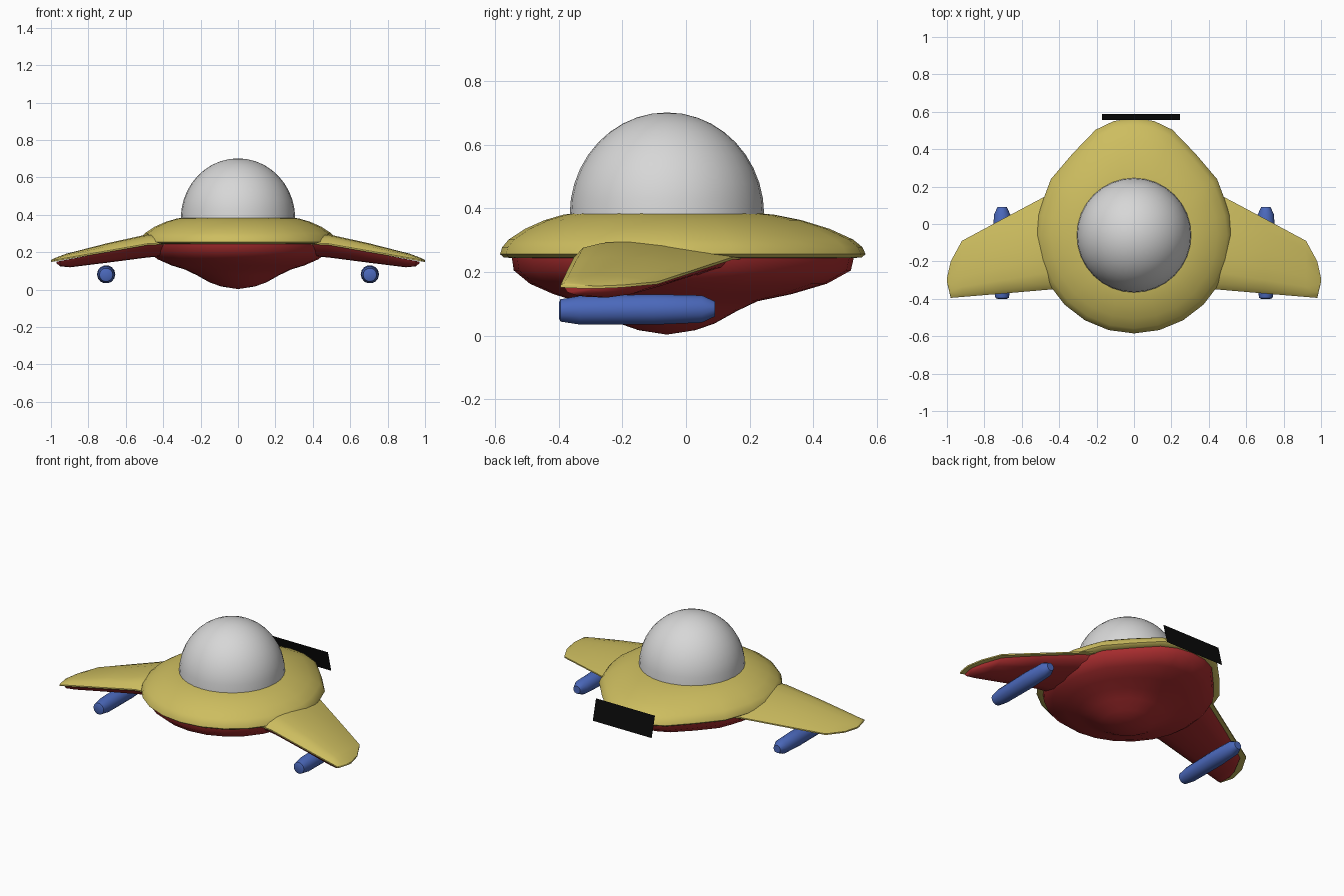
import bpy, bmesh, math

if "Cube" in bpy.data.objects:
    bpy.data.objects.remove(bpy.data.objects["Cube"])

CY = -0.06  # centre of the saucer and dome in y


def material(name, rgb):
    m = bpy.data.materials.new(name)
    m.diffuse_color = (*rgb, 1)
    m.use_nodes = True
    m.node_tree.nodes["Principled BSDF"].inputs["Base Color"].default_value = m.diffuse_color
    return m


YELLOW = material("mustard yellow", (0.61, 0.51, 0.115))
RED = material("dark red", (0.40, 0.026, 0.028))
BLUE = material("blue", (0.07, 0.14, 0.50))
GREY = material("light grey", (0.68, 0.68, 0.68))
BLACK = material("black", (0.003, 0.003, 0.003))


def loft(name, rings, mat, caps=(False, False), angle=40, flip_x=False):
    """Skin a list of equal-length closed rings of points."""
    bm = bmesh.new()
    s = -1 if flip_x else 1
    vs = [[bm.verts.new((s * x, y, z)) for x, y, z in r] for r in rings]
    n = len(vs[0])
    for a, b in zip(vs, vs[1:]):
        for i in range(n):
            j = (i + 1) % n
            bm.faces.new((a[i], a[j], b[j], b[i]))
    for use, r in zip(caps, (vs[0], vs[-1])):
        if use:
            bm.faces.new(r)
    bmesh.ops.remove_doubles(bm, verts=bm.verts, dist=1e-5)
    bmesh.ops.recalc_face_normals(bm, faces=bm.faces)
    me = bpy.data.meshes.new(name)
    bm.to_mesh(me)
    bm.free()
    me.materials.append(mat)
    ob = bpy.data.objects.new(name, me)
    bpy.context.collection.objects.link(ob)
    bpy.ops.object.select_all(action='DESELECT')
    ob.select_set(True)
    bpy.context.view_layer.objects.active = ob
    bpy.ops.object.shade_smooth_by_angle(angle=math.radians(angle))
    return ob


# Hull plan: round at the front, drawn out to a blunt point at the back
half = [(-90 + 15 * i, 0.525) for i in range(7)]
half += [(12, 0.523), (23, 0.522), (34, 0.536), (53, 0.546),
         (70, 0.60), (80, 0.62), (90, 0.625)]
plan = half + [(180 - a, r) for a, r in reversed(half[1:-1])]


def hull_ring(inner, t, z, inset=0.0):
    """Ring blended from a circle (t=0) to the hull plan (t=1)."""
    ring = []
    for a, r in plan:
        q = inner + (r - inset - inner) * t
        c = math.radians(a)
        ring.append((q * math.cos(c), CY + q * math.sin(c), z))
    return ring


# Upper hull
top = [(0, 0.384), (0.12, 0.38), (0.38, 0.363), (0.65, 0.336),
       (0.88, 0.302), (0.97, 0.278), (1, 0.256)]
rings = [hull_ring(0.30, t, z) for t, z in top]
rings += [hull_ring(0.30, 1, 0.246, 0.012), hull_ring(0.30, 1, 0.243, 0.05)]
loft("upper_hull", rings, YELLOW, angle=50)

# Lower hull with a bulging belly
belly = [(1, 0.245), (0.97, 0.205), (0.72, 0.163), (0.35, 0.13), (0, 0.108)]
rings = [hull_ring(0.285, t, z, 0.037) for t, z in belly]
rings += [hull_ring(r, 0, z) for r, z in
          ((0.22, 0.077), (0.15, 0.038), (0.09, 0.017), (0, 0.003))]
loft("lower_hull", rings, RED, angle=50)

# Dome
N = 32
rings = []
for k in range(11):
    p = math.pi / 2 * k / 10
    rings.append([(0.306 * math.cos(p) * math.cos(2 * math.pi * i / N),
                   CY + 0.306 * math.cos(p) * math.sin(2 * math.pi * i / N),
                   0.38 + 0.322 * math.sin(p)) for i in range(N)])
loft("dome", rings, GREY)

# Wings: stations are x, front edge y, back edge y, crown height, belly depth
stations = [(0.38, -0.345, 0.198, 0.04, 0.065), (0.48, -0.353, 0.145, 0.05, 0.068),
            (0.70, -0.372, 0.028, 0.04, 0.058), (0.92, -0.39, -0.09, 0.022, 0.044),
            (0.98, -0.395, -0.20, 0.01, 0.028), (1.0, -0.31, -0.29, 0.002, 0.008)]
crown = [(0, 0), (0.06, 0.6), (0.18, 0.9), (0.35, 1), (0.6, 0.85), (0.85, 0.4), (1, 0)]
keel = [(0, 0), (0.07, 0.6), (0.25, 0.95), (0.5, 1), (0.8, 0.75), (0.95, 0.4), (1, 0)]


def rim(x):
    return 0.25 - 0.175 * max(0, x - 0.46)


upper, lower = [], []
for x, y0, y1, h, d in stations:
    z = rim(x)
    upper.append([(x, y0 + (y1 - y0) * f, z + h * g) for f, g in crown]
                 + [(x, y1, z - 0.008), (x, y0, z - 0.008)])
    m = min(0.028, (y1 - y0) * 0.3) if y1 > y0 else 0
    xi = x - 0.03 * max(0, x - 0.7) / 0.3
    a, b = y0 + m * 0.4, y1 - m
    lower.append([(xi, a + (b - a) * f, z - 0.006 - d * g) for f, g in keel])

# Engine pods under the wings: y, radius
pod = [(-0.40, 0.025), (-0.395, 0.036), (-0.335, 0.046), (-0.1, 0.049),
       (0.05, 0.044), (0.092, 0.024)]
pod_rings = [[(0.705 + r * math.cos(math.pi * i / 7),
               y, 0.083 + 0.01 * y + r * math.sin(math.pi * i / 7))
              for i in range(14)] for y, r in pod]

for side, flip in (("right", False), ("left", True)):
    loft(side + "_wing_top", upper, YELLOW, (False, True), 40, flip)
    loft(side + "_wing_underside", lower, RED, (False, True), 50, flip)
    loft(side + "_engine_pod", pod_rings, BLUE, (True, True), 40, flip)

# Tilted thin plate at the back
me = bpy.data.meshes.new("rear_plate")
me.from_pydata([(0.245, 0.588, 0.20), (-0.17, 0.588, 0.20),
                (-0.17, 0.555, 0.33), (0.245, 0.555, 0.33)], [], [(0, 1, 2, 3)])
me.materials.append(BLACK)
bpy.context.collection.objects.link(bpy.data.objects.new("rear_plate", me))
